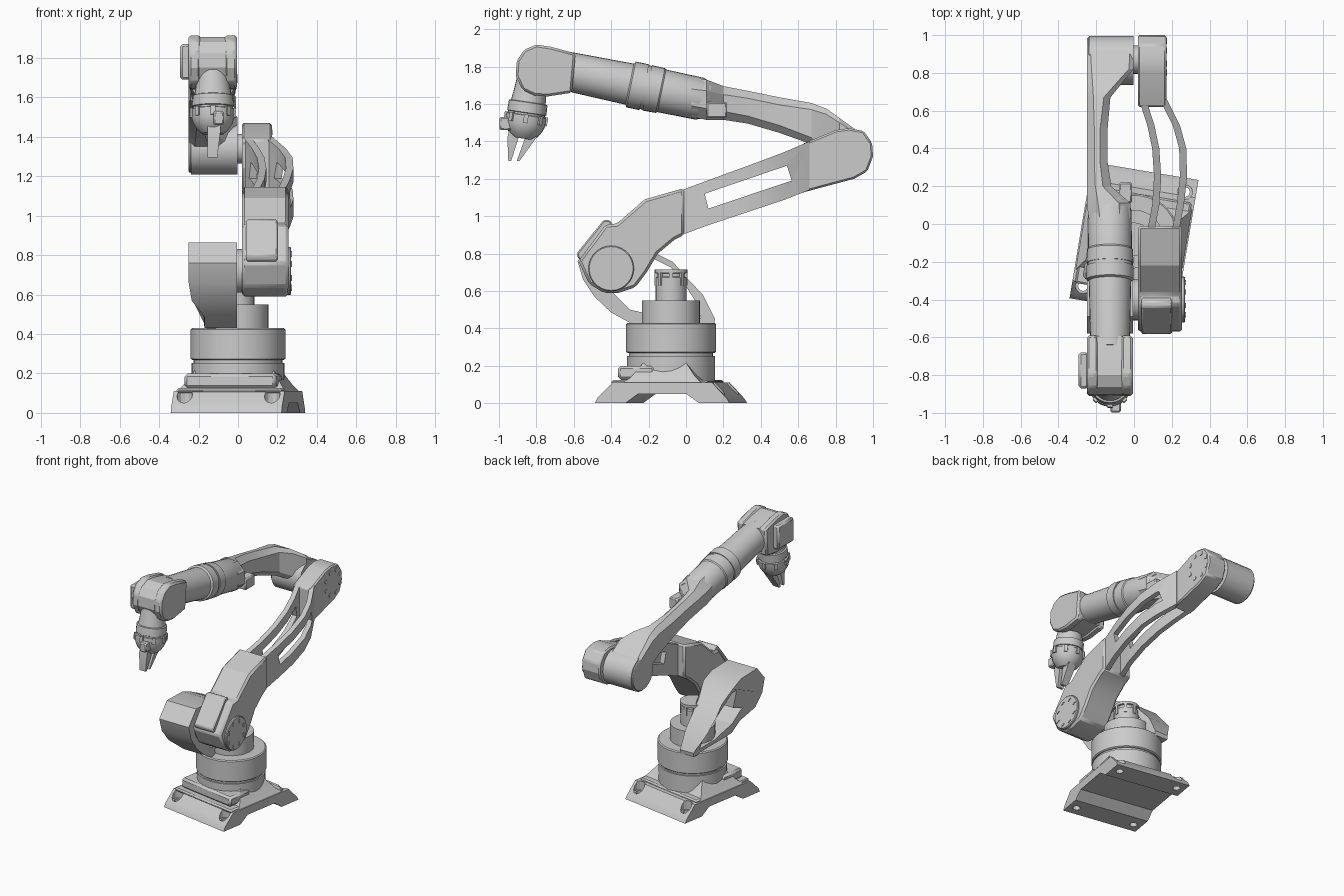
import bpy, bmesh, math
from mathutils import Vector, Matrix

COL = bpy.context.scene.collection
AXIS = Vector((0, -0.08, 0))                      # turntable axis
BASE_ROT = Matrix.Translation(AXIS) @ Matrix.Rotation(math.radians(-9.5), 4, 'Z')
FX = -0.127                                       # forearm centre line in x


def loft(name, rings, xf=None):
    """Skin a list of equal-length point rings and cap both ends."""
    bm = bmesh.new()
    vs = [[bm.verts.new(p) for p in r] for r in rings]
    n = len(rings[0])
    for a, b in zip(vs, vs[1:]):
        for i in range(n):
            bm.faces.new((a[i], a[(i + 1) % n], b[(i + 1) % n], b[i]))
    bm.faces.new(vs[0][::-1])
    bm.faces.new(vs[-1])
    if xf:
        bm.transform(xf)
    bmesh.ops.recalc_face_normals(bm, faces=bm.faces)
    me = bpy.data.meshes.new(name)
    bm.to_mesh(me)
    bm.free()
    ob = bpy.data.objects.new(name, me)
    COL.objects.link(ob)
    return ob


def prism(name, yz, x0, x1, bevel=0, xf=None):
    """Side profile (y, z) extruded along x."""
    ob = loft(name, [[(x, y, z) for y, z in yz] for x in (x0, x1)], xf)
    if bevel:
        m = ob.modifiers.new("bevel", 'BEVEL')
        m.width, m.segments, m.limit_method = bevel, 1, 'ANGLE'
    return ob


def box(name, lo, hi, bevel=0, xf=None):
    return prism(name, [(lo[1], lo[2]), (hi[1], lo[2]), (hi[1], hi[2]), (lo[1], hi[2])],
                 lo[0], hi[0], bevel, xf)


def turned(name, p0, p1, prof, n=28):
    """Lathe along p0-p1; prof = (fraction along axis, radius) pairs."""
    p0, p1 = Vector(p0), Vector(p1)
    q = (p1 - p0).to_track_quat('Z', 'Y')
    return loft(name, [[p0.lerp(p1, t) + q @ Vector((r * math.cos(2 * math.pi * i / n),
                r * math.sin(2 * math.pi * i / n), 0)) for i in range(n)] for t, r in prof])


def cyl(name, p0, p1, r, n=28):
    return turned(name, p0, p1, [(0, r), (1, r)], n)


def cut(ob, cutter):
    m = ob.modifiers.new("cut", 'BOOLEAN')
    m.operation, m.object, m.solver = 'DIFFERENCE', cutter, 'EXACT'
    cutter.hide_render = True
    cutter.hide_viewport = True


def octagon(x0, x1, y, z0, z1, c):
    return [(x0 + c, y, z0), (x1 - c, y, z0), (x1, y, z0 + c), (x1, y, z1 - c),
            (x1 - c, y, z1), (x0 + c, y, z1), (x0, y, z1 - c), (x0, y, z0 + c)]


def bolt_circle(name, x, yc, zc, r, size, n_sides):
    for i in range(8):
        a = math.pi / 8 + i * math.pi / 4
        y, z = yc + r * math.cos(a), zc + r * math.sin(a)
        cyl(f"{name}_{i}", (x, y, z), (x + 0.008, y, z), size, n_sides)


# base plate with sloped ends, a raised underside and bolt holes
plate = prism("base_plate", [(-0.365, 0), (-0.2, 0), (-0.13, 0.05), (0.13, 0.05), (0.2, 0), (0.365, 0),
              (0.35, 0.025), (0.27, 0.11), (-0.27, 0.11), (-0.35, 0.03)], -0.285, 0.285, 0, BASE_ROT)
for sx in (-1, 1):
    for sy in (-1, 1):
        p = BASE_ROT @ Vector((sx * 0.225, sy * 0.29, 0))
        up = Vector((0, 0, 1))
        cut(plate, cyl("bolt_hole_cutter", p - up * 0.1, p + up * 0.2, 0.026, 12))
        bm_side = 0.04
        cut(plate, cyl("counterbore_cutter", p + up * 0.045, p + up * 0.2, bm_side, 12))

# pedestal under the turntable
loft("pedestal_wedge", [[(-a, -b, z), (a, -b, z), (a, b, z), (-a, b, z)]
     for a, b, z in ((0.285, 0.22, 0.1), (0.25, 0.17, 0.145), (0.18, 0.09, 0.25))], BASE_ROT)
box("pedestal_front_block", (-0.235, -0.25, 0.125), (0.235, -0.05, 0.2), 0.015, BASE_ROT)
box("pedestal_step", (-0.27, -0.28, 0.1), (0.27, 0.24, 0.125), 0.01, BASE_ROT)
turned("pedestal_drum", (0, -0.08, 0.1), (0, -0.08, 0.27),
       [(0, 0.235), (0.9, 0.235), (0.9, 0.225), (1, 0.225)], 32)

# turntable and central column
turned("turntable", (0, -0.08, 0.268), (0, -0.08, 0.43),
       [(0, 0.232), (0.04, 0.24), (0.96, 0.24), (1, 0.232)], 36)
cyl("column_lower", (0, -0.08, 0.42), (0, -0.08, 0.55), 0.155)
turned("column_upper", (0, -0.08, 0.54), (0, -0.08, 0.715),
       [(0, 0.083), (0.75, 0.083), (0.78, 0.074), (0.88, 0.074), (0.89, 0.088), (1, 0.088)], 24)
for i in range(8):
    a = i * math.pi / 4
    box(f"column_rib_{i}", (0.06, -0.01, 0.63), (0.088, 0.01, 0.70), 0,
        Matrix.Translation(AXIS) @ Matrix.Rotation(a, 4, 'Z'))

# shoulder bracket: an open loop rising from the turntable to the shoulder motor
bracket = prism("shoulder_bracket", [(-0.58, 0.76), (-0.55, 0.66), (-0.49, 0.57), (-0.4, 0.485), (-0.3, 0.43),
                (-0.08, 0.42), (0.15, 0.42), (0.155, 0.45), (0.09, 0.58), (0.0, 0.675), (-0.07, 0.755),
                (-0.2, 0.82), (-0.3, 0.86), (-0.49, 0.865)], -0.25, -0.005)
for v in bracket.data.vertices:                   # undercut towards the turntable
    if v.co.x < -0.1:
        if v.co.z < 0.5:
            v.co.x = -0.17
        elif v.co.z < 0.6:
            v.co.x = -0.235
    elif v.co.y > -0.15 and v.co.z > 0.4:
        v.co.x = -0.06
cut(bracket, prism("bracket_hole_cutter", [(-0.39, 0.59), (-0.3, 0.5), (-0.1, 0.455), (0.08, 0.455), (0.06, 0.53),
    (-0.01, 0.64), (-0.08, 0.725), (-0.2, 0.785), (-0.27, 0.78), (-0.27, 0.64)], -0.5, 0.3))
cyl("shoulder_shaft", (-0.02, -0.4, 0.72), (0.05, -0.4, 0.72), 0.11)

# upper arm: shoulder block, cover, two bowed rails, elbow block
prism("upper_arm_shoulder", [(-0.575, 0.76), (-0.43, 0.955), (-0.37, 0.96), (-0.22, 1.09), (-0.01, 1.15),
      (-0.01, 0.9), (-0.06, 0.875), (-0.15, 0.8), (-0.21, 0.7), (-0.27, 0.62), (-0.36, 0.59), (-0.44, 0.59),
      (-0.52, 0.64)], 0.02, 0.255, 0.014)
prism("shoulder_cover", [(-0.585, 0.80), (-0.44, 0.98), (-0.41, 0.98), (-0.37, 0.93), (-0.5, 0.76), (-0.575, 0.77)],
      0.04, 0.2, 0.008)
ST = ((-0.06, 1.125, 0.885), (0.1, 1.185, 0.945), (0.25, 1.24, 0.995), (0.4, 1.295, 1.045),
      (0.52, 1.34, 1.085), (0.66, 1.4, 1.14))
INNER = (0.085, 0.115, 0.125, 0.115, 0.09, 0.045)
OUTER = (0.215, 0.245, 0.262, 0.258, 0.225, 0.155)
slot = prism("rail_slot_cutter", [(0.1, 1.12), (0.54, 1.27), (0.565, 1.19), (0.12, 1.04)], -0.1, 0.5)
for nm, xs in (("inner", INNER), ("outer", OUTER)):
    rail = loft(f"upper_arm_rail_{nm}", [[(x - 0.019, y, b), (x + 0.019, y, b), (x + 0.019, y, t),
                (x - 0.019, y, t)] for (y, t, b), x in zip(ST, xs)])
    cut(rail, slot)
prism("upper_arm_elbow", [(0.62, 1.385), (0.8, 1.46), (0.87, 1.47), (0.95, 1.455), (0.995, 1.39), (1.0, 1.32),
      (0.97, 1.24), (0.9, 1.2), (0.75, 1.16), (0.62, 1.125)], 0.02, 0.172, 0.01)
turned("shoulder_disc", (0.24, -0.4, 0.72), (0.27, -0.4, 0.72), [(0, 0.122), (0.8, 0.122), (1, 0.117)])
bolt_circle("shoulder_bolt", 0.267, -0.4, 0.72, 0.092, 0.018, 3)
bolt_circle("elbow_bolt", 0.168, 0.885, 1.34, 0.09, 0.016, 6)

# forearm: elbow drum, offset bar, collar and tube
cyl("elbow_shaft", (-0.02, 0.87, 1.34), (0.04, 0.87, 1.34), 0.075)
turned("forearm_elbow_drum", (-0.25, 0.865, 1.34), (-0.002, 0.865, 1.34),
       [(0, 0.115), (0.01, 0.12), (0.04, 0.122), (0.05, 0.13), (1, 0.13)], 20)
loft("forearm_bar", [octagon(x0, x1, y, z0, z1, c) for x0, x1, y, z0, z1, c in (
    (-0.25, -0.002, 0.91, 1.27, 1.46, 0.02), (-0.25, -0.002, 0.82, 1.30, 1.525, 0.025),
    (-0.25, -0.06, 0.75, 1.345, 1.575, 0.03), (-0.25, -0.125, 0.67, 1.385, 1.605, 0.035),
    (-0.25, -0.14, 0.5, 1.445, 1.635, 0.04), (-0.25, -0.14, 0.33, 1.495, 1.67, 0.04),
    (-0.25, -0.12, 0.2, 1.515, 1.695, 0.045), (-0.25, -0.02, 0.11, 1.515, 1.73, 0.06),
    (-0.24, -0.015, 0.03, 1.53, 1.74, 0.06))])
box("forearm_connector", (-0.08, 0.11, 1.525), (-0.01, 0.22, 1.61), 0.008)
turned("forearm_tube", (FX, 0.12, 1.618), (FX, -0.66, 1.78),
       [(0, 0.095), (0.06, 0.114), (0.32, 0.116), (0.33, 0.122), (0.42, 0.124), (0.42, 0.119), (0.44, 0.119),
        (0.44, 0.125), (0.53, 0.125), (0.54, 0.112), (1, 0.104)])

# wrist fork: two cheeks around a recessed core
WRIST = [(-0.59, 1.87), (-0.72, 1.905), (-0.8, 1.917), (-0.865, 1.89), (-0.905, 1.83), (-0.91, 1.75),
         (-0.875, 1.675), (-0.81, 1.645), (-0.74, 1.64), (-0.61, 1.66)]
prism("wrist_cheek_left", WRIST, -0.25, -0.19, 0.012)
prism("wrist_cheek_right", WRIST, -0.068, -0.006, 0.012)
prism("wrist_core", [(y * 0.985 - 0.011, 1.775 + (z - 1.775) * 0.93) for y, z in WRIST], -0.2, -0.06)
box("wrist_motor_cap", (-0.293, -0.87, 1.69), (-0.24, -0.68, 1.87), 0.012)

# hand hanging from the wrist, with collar lugs
HA, HB = Vector((FX, -0.825, 1.73)), Vector((FX, -0.872, 1.415))
turned("hand", HA, HB, [(0, 0.08), (0.25, 0.088), (0.38, 0.094), (0.39, 0.104), (0.56, 0.106), (0.57, 0.1),
       (0.6, 0.1), (0.61, 0.109), (0.74, 0.109), (0.84, 0.098), (0.93, 0.08), (1, 0.055)], 24)
hand_xf = Matrix.Translation(HA.lerp(HB, 0.7)) @ (HA - HB).to_track_quat('Z', 'Y').to_matrix().to_4x4()
for i in range(8):
    box(f"hand_lug_{i}", (0.09, -0.012, -0.012), (0.117, 0.012, 0.035), 0,
        hand_xf @ Matrix.Rotation(i * math.pi / 4, 4, 'Z'))

# gripper fingers tapering to the tips
for nm, top, tip in (("front", (-0.955, -0.895), (-0.95, -0.935)), ("back", (-0.86, -0.80), (-0.905, -0.89))):
    loft(f"gripper_finger_{nm}", [[(x0, y0, z), (x1, y0, z), (x1, y1, z), (x0, y1, z)] for x0, x1, y0, y1, z in (
        (-0.155, -0.09, top[0] + 0.01, top[1], 1.46), (-0.155, -0.09, top[0], top[1], 1.42),
        (-0.155, -0.105, tip[0], tip[1], 1.295))])
box("gripper_flap", (-0.125, -0.998, 1.46), (-0.07, -0.93, 1.53), 0.008)

# smooth rounded parts, keep hard edges
for ob in bpy.data.objects:
    ob.select_set(not ob.hide_render)
    if not ob.hide_render:
        bpy.context.view_layer.objects.active = ob
bpy.ops.object.shade_smooth_by_angle(angle=math.radians(24))
